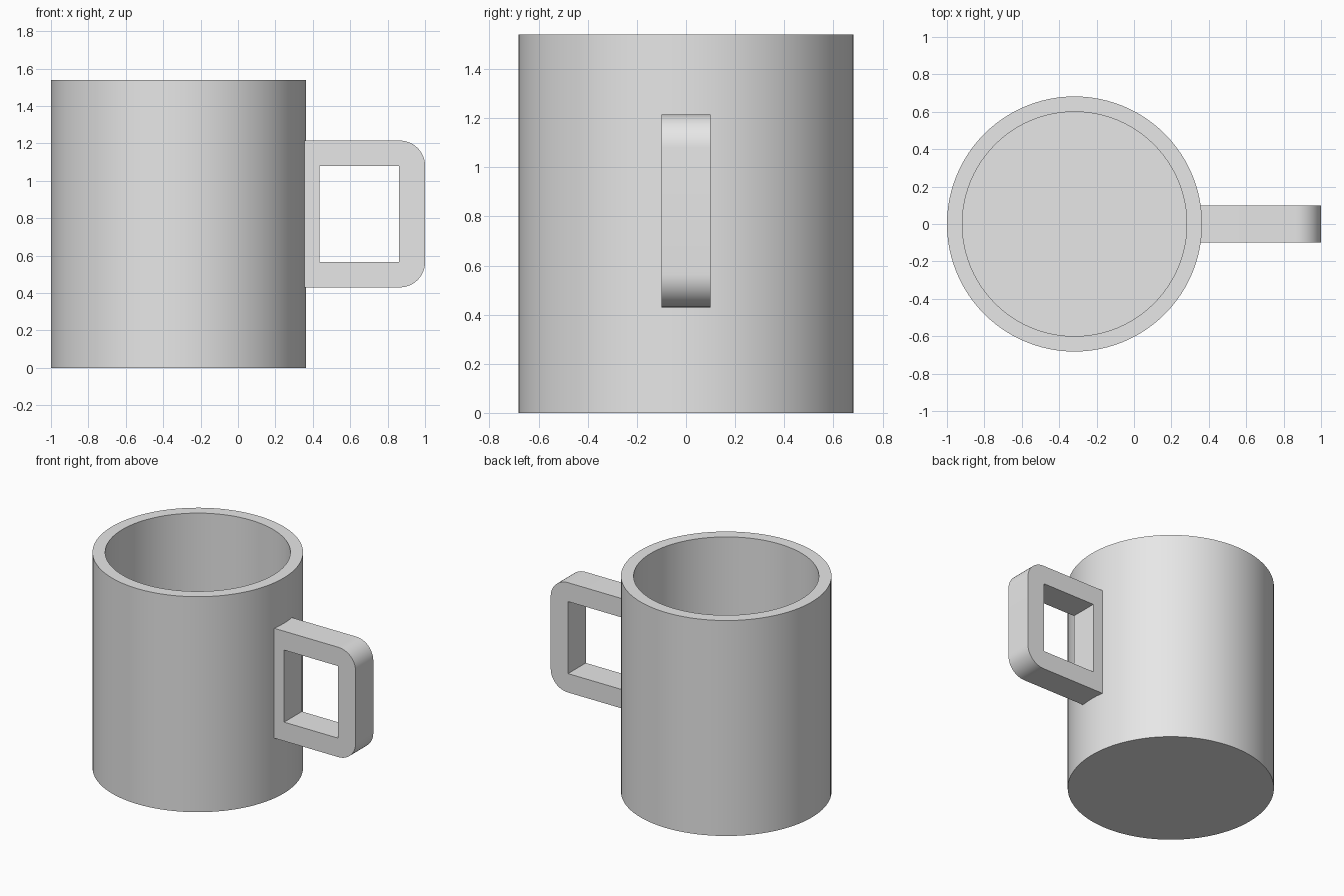
import bpy
import bmesh
import math
from mathutils import Matrix

default = bpy.data.objects.get("Cube")
if default:
    bpy.data.objects.remove(default, do_unlink=True)

# Cup dimensions
CUP_X, RADIUS, INNER, HEIGHT, FLOOR = -0.318, 0.682, 0.6, 1.54, 0.08
SEGMENTS = 96

grey = bpy.data.materials.new("light_grey")
grey.use_nodes = True
grey.diffuse_color = (0.8, 0.8, 0.8, 1)
grey.node_tree.nodes["Principled BSDF"].inputs["Base Color"].default_value = (0.8, 0.8, 0.8, 1)


def make_object(name, bm):
    mesh = bpy.data.meshes.new(name)
    bm.to_mesh(mesh)
    bm.free()
    obj = bpy.data.objects.new(name, mesh)
    mesh.materials.append(grey)
    bpy.context.collection.objects.link(obj)
    return obj


def box(x0, x1, depth, z0, z1):
    bm = bmesh.new()
    place = Matrix.Translation(((x0 + x1) / 2, 0, (z0 + z1) / 2))
    size = Matrix.Diagonal((x1 - x0, depth, z1 - z0, 1))
    bmesh.ops.create_cube(bm, size=1, matrix=place @ size)
    return bm


def activate(obj):
    bpy.ops.object.select_all(action="DESELECT")
    obj.select_set(True)
    bpy.context.view_layer.objects.active = obj


# Cup body: solid cylinder, top inset for the rim, then pushed down to the floor
bm = bmesh.new()
bmesh.ops.create_cone(bm, cap_ends=True, segments=SEGMENTS, radius1=RADIUS, radius2=RADIUS,
                      depth=HEIGHT, matrix=Matrix.Translation((CUP_X, 0, HEIGHT / 2)))
top = max(bm.faces, key=lambda f: f.calc_center_median().z)
bmesh.ops.inset_region(bm, faces=[top], thickness=RADIUS - INNER, use_even_offset=True)
well = bmesh.ops.extrude_face_region(bm, geom=[top])
bmesh.ops.translate(bm, vec=(0, 0, FLOOR - HEIGHT),
                    verts=[v for v in well["geom"] if isinstance(v, bmesh.types.BMVert)])
if top.is_valid:
    bmesh.ops.delete(bm, geom=[top], context="FACES_ONLY")
bmesh.ops.recalc_face_normals(bm, faces=bm.faces)
cup = make_object("cup_body", bm)

# Handle: block with rounded outer corners and a square finger hole
bm = box(0.355, 1.0, 0.2, 0.43, 1.215)
corners = [e for e in bm.edges if all(v.co.x > 0.9 for v in e.verts)
           and abs(e.verts[0].co.y - e.verts[1].co.y) > 0.1]
bmesh.ops.bevel(bm, geom=corners, offset=0.135, segments=12, profile=0.5, affect="EDGES")
handle = make_object("handle", bm)

hole = make_object("handle_hole_cutter", box(0.435, 0.862, 0.6, 0.565, 1.08))
hole.hide_render = True
cut = handle.modifiers.new("finger_hole", "BOOLEAN")
cut.operation = "DIFFERENCE"
cut.solver = "EXACT"
cut.object = hole
activate(handle)
bpy.ops.object.modifier_apply(modifier=cut.name)
bpy.data.objects.remove(hole, do_unlink=True)

# Smooth round walls, keep hard rims and edges
for part in (cup, handle):
    activate(part)
    bpy.ops.object.shade_smooth_by_angle(angle=math.radians(30))
